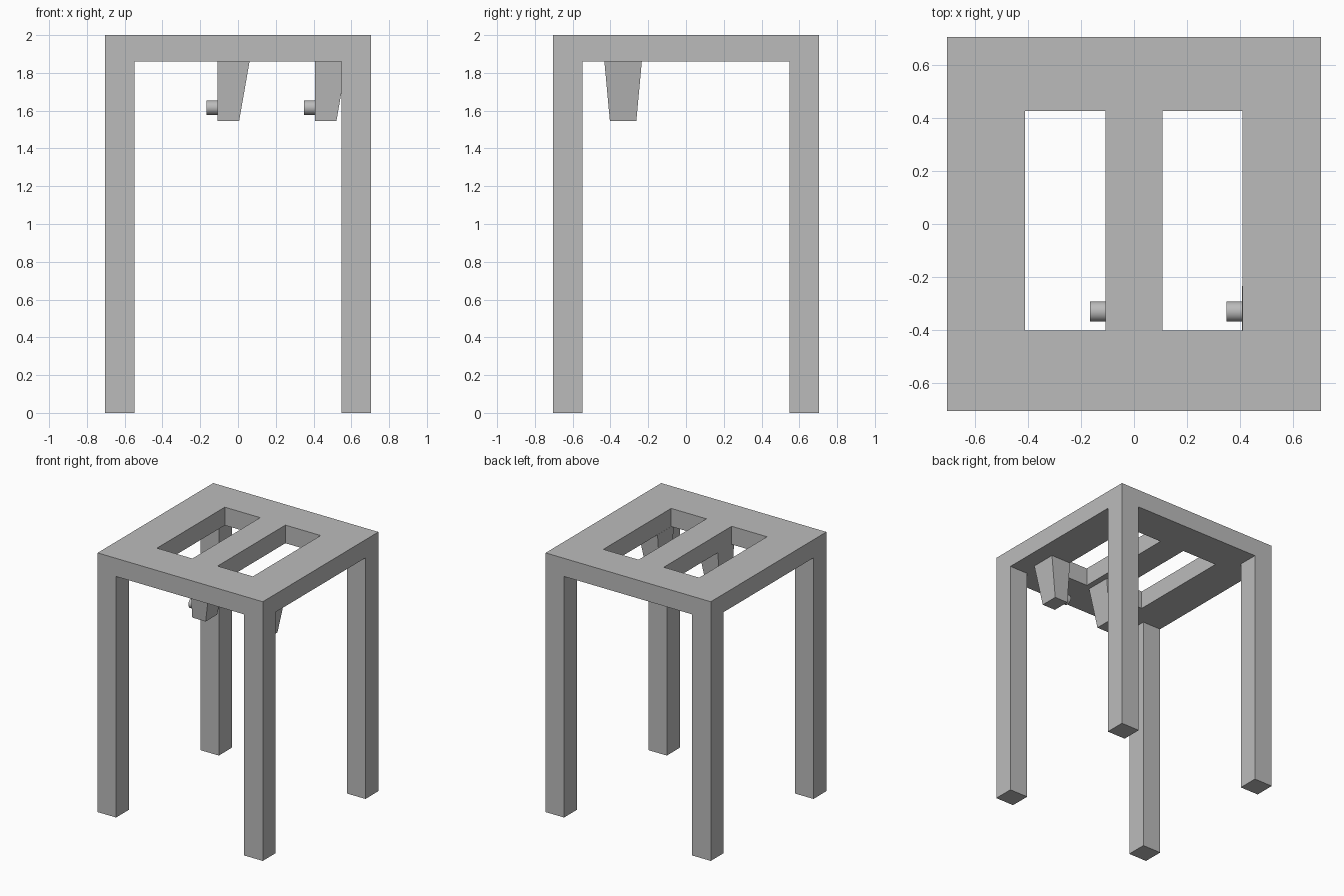
import bpy, bmesh, math
from mathutils import Vector

cube = bpy.data.objects.get("Cube")
if cube:
    bpy.data.objects.remove(cube, do_unlink=True)

HALF, INNER = 0.705, 0.547
UNDERSIDE, TOP = 1.86, 2.0

grey = bpy.data.materials.new("plain grey")
grey.use_nodes = True
colour = (0.5, 0.5, 0.5, 1)
grey.diffuse_color = colour
grey.node_tree.nodes["Principled BSDF"].inputs["Base Color"].default_value = colour


def finish(bm, name):
    bmesh.ops.recalc_face_normals(bm, faces=bm.faces)
    mesh = bpy.data.meshes.new(name)
    bm.to_mesh(mesh)
    bm.free()
    mesh.materials.append(grey)
    obj = bpy.data.objects.new(name, mesh)
    bpy.context.collection.objects.link(obj)
    return obj


def extrude(bm, faces, height):
    out = bmesh.ops.extrude_face_region(bm, geom=faces)["geom"]
    verts = [v for v in out if isinstance(v, bmesh.types.BMVert)]
    bmesh.ops.translate(bm, verts=verts, vec=(0, 0, height))


# Table frame: slab with two slots, and a leg drawn down from each corner
def make_frame():
    xs = [-HALF, -INNER, -0.41, -0.108, 0.107, 0.408, INNER, HALF]
    ys = [-HALF, -INNER, -0.402, 0.425, INNER, HALF]
    bm = bmesh.new()
    grid = [[bm.verts.new((x, y, UNDERSIDE)) for x in xs] for y in ys]
    for j in range(len(ys) - 1):
        for i in range(len(xs) - 1):
            if j == 2 and i in (2, 4):
                continue
            bm.faces.new((grid[j][i], grid[j][i + 1], grid[j + 1][i + 1], grid[j + 1][i]))
    extrude(bm, bm.faces[:], TOP - UNDERSIDE)
    corners = []
    for f in bm.faces:
        c = f.calc_center_median()
        if abs(c.z - UNDERSIDE) < 0.001 and min(abs(c.x), abs(c.y)) > INNER:
            corners.append(f)
    extrude(bm, corners, -UNDERSIDE)
    return finish(bm, "table_frame")


# Tapered bracket hanging under the slab, upright on its right-hand face
def make_bracket(name, x):
    bm = bmesh.new()
    bmesh.ops.create_cube(bm, size=1)
    for v in bm.verts:
        upper = v.co.z > 0
        width, depth = (0.169, 0.198) if upper else (0.114, 0.14)
        v.co = Vector((x + (width if v.co.x > 0 else 0),
                       -0.333 + math.copysign(depth / 2, v.co.y),
                       UNDERSIDE if upper else 1.545))
    finish(bm, name)


# Round peg standing out from the bracket's upright face
def make_peg(name, x):
    bpy.ops.mesh.primitive_cylinder_add(vertices=32, radius=0.038, depth=0.058,
                                        location=(x - 0.029, -0.33, 1.616),
                                        rotation=(0, math.pi / 2, 0))
    peg = bpy.context.object
    peg.name = name
    peg.data.materials.append(grey)
    bpy.ops.object.shade_smooth_by_angle(angle=math.radians(30))


make_frame()
for side, x in (("middle", -0.108), ("left", 0.407)):
    make_bracket(side + "_bracket", x)
    make_peg(side + "_peg", x)
